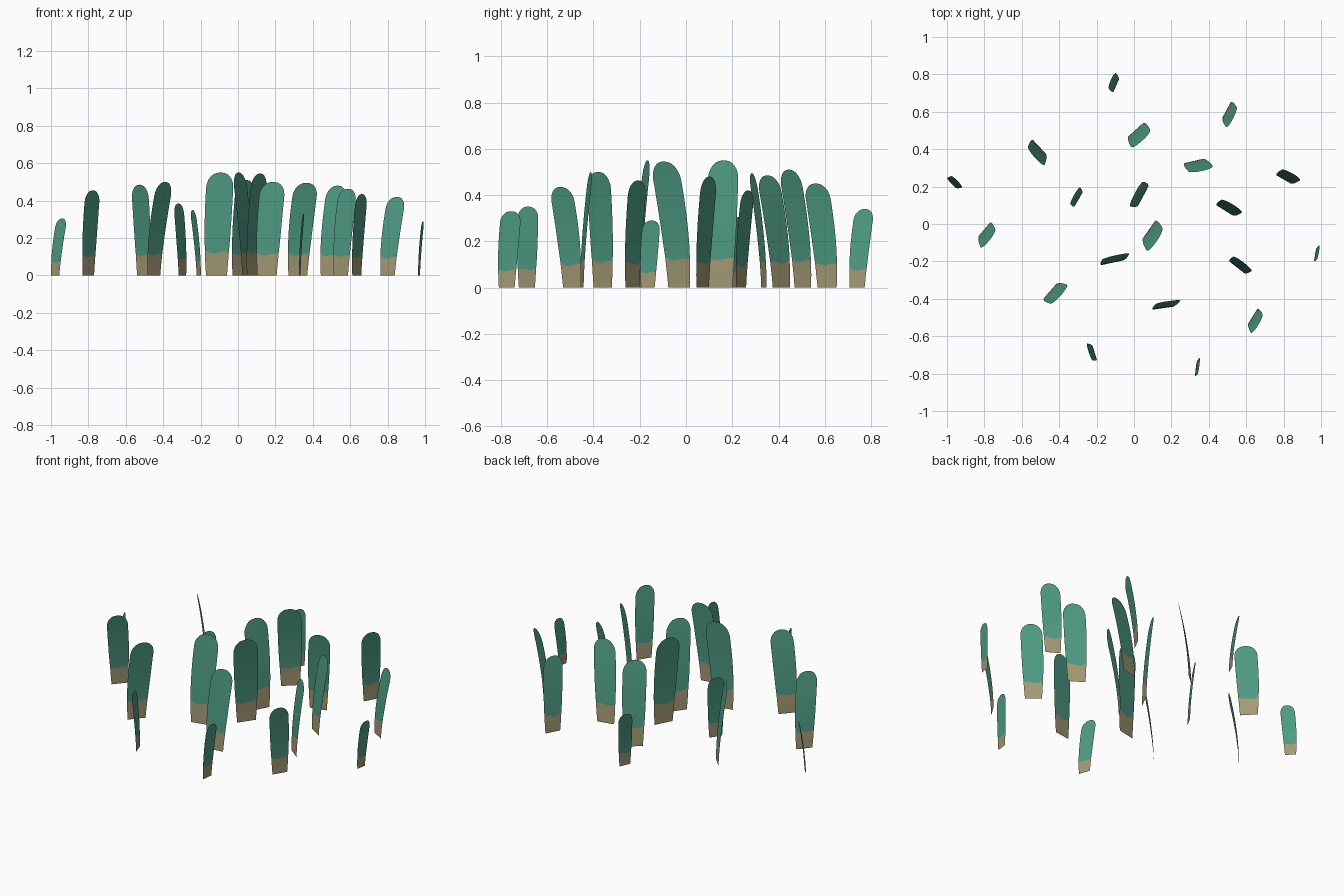
import bpy, bmesh, math

if "Cube" in bpy.data.objects:
    bpy.data.objects.remove(bpy.data.objects["Cube"])


def material(name, rgb):
    m = bpy.data.materials.new(name)
    m.diffuse_color = (*rgb, 1)
    m.use_nodes = True
    m.node_tree.nodes["Principled BSDF"].inputs["Base Color"].default_value = m.diffuse_color
    return m


LEAF = material("leaf green", (0.076, 0.325, 0.228))
ROOT = material("dry tan", (0.37, 0.32, 0.175))

# each blade: base x, base y, direction of the width (degrees), tip lean x, tip lean y, height
BLADES = [
    (-.095, .74, 66, -.025, .03, .34), (.01, .505, 42, .03, -.055, .51),
    (.495, .61, 62, .03, -.045, .45), (-.505, .412, -47, -.02, -.055, .485),
    (.32, .337, 13, .042, -.048, .495), (-.977, .217, -47, .033, .01, .305),
    (-.297, .13, 60, -.02, .025, .385), (.05, .15, 62, -.042, .012, .55),
    (.80, .238, -30, .045, .028, .42), (.485, .072, -32, .043, .027, .48),
    (-.80, -.028, 50, .022, -.057, .455), (.08, -.03, 55, .035, -.06, .545),
    (-.115, -.207, 12, .02, .037, .55), (.55, -.232, -38, .035, .022, .463),
    (.968, -.165, 80, .019, .015, .29), (-.45, -.36, 49, .055, -.018, .50),
    (.155, -.45, 8, .03, .035, .50), (.635, -.493, 58, .025, -.045, .435),
    (-.21, -.688, -72, -.03, .005, .35), (.33, -.775, 83, .018, .018, .33),
]

ROWS = [0, .11, .22, .34, .46, .58, .7, .8, .86, .9, .94, .97, .99, 1]
ROOT_ROWS = 2
COLS = 8


def half_width(t):
    # narrower foot, full above the middle, rounded-off corners at the tip
    s = min(t / .75, 1)
    w = .77 + .23 * s * (2 - s)
    if t > .85:
        w *= math.sqrt(1 - .8 * ((t - .85) / .15) ** 2.2)
    return w


def make_blade(i, cx, cy, angle, lx, ly, h):
    a = math.radians(angle)
    half = .27 * h / 2
    bm = bmesh.new()
    grid = []
    for r, t0 in enumerate(ROWS):
        line = []
        for c in range(COLS + 1):
            u = 2 * c / COLS - 1
            t = t0
            if r == ROOT_ROWS:          # gently wavy colour border
                t += .02 * u * u + .008 * math.sin(4 * u)
            t -= .012 * u * u * max(0, t0 - .8) / .2
            s = u * half * half_width(t0)
            b = 1.1 * t ** 1.6          # progressive bend
            line.append(bm.verts.new((cx + s * math.cos(a) + lx * b,
                                      cy + s * math.sin(a) + ly * b, h * t)))
        grid.append(line)
    for r in range(len(ROWS) - 1):
        for c in range(COLS):
            f = bm.faces.new((grid[r][c], grid[r][c + 1], grid[r + 1][c + 1], grid[r + 1][c]))
            f.smooth = True
            f.material_index = 1 if r < ROOT_ROWS else 0
    # front of the sheet faces away from the lean
    bm.faces.ensure_lookup_table()
    bm.normal_update()
    n = bm.faces[0].normal
    if n.x * lx + n.y * ly > 0:
        bmesh.ops.reverse_faces(bm, faces=bm.faces[:])
    me = bpy.data.meshes.new(f"grass_blade_{i:02d}")
    bm.to_mesh(me)
    bm.free()
    me.materials.append(LEAF)
    me.materials.append(ROOT)
    bpy.context.collection.objects.link(bpy.data.objects.new(me.name, me))


for i, blade in enumerate(BLADES, 1):
    make_blade(i, *blade)
